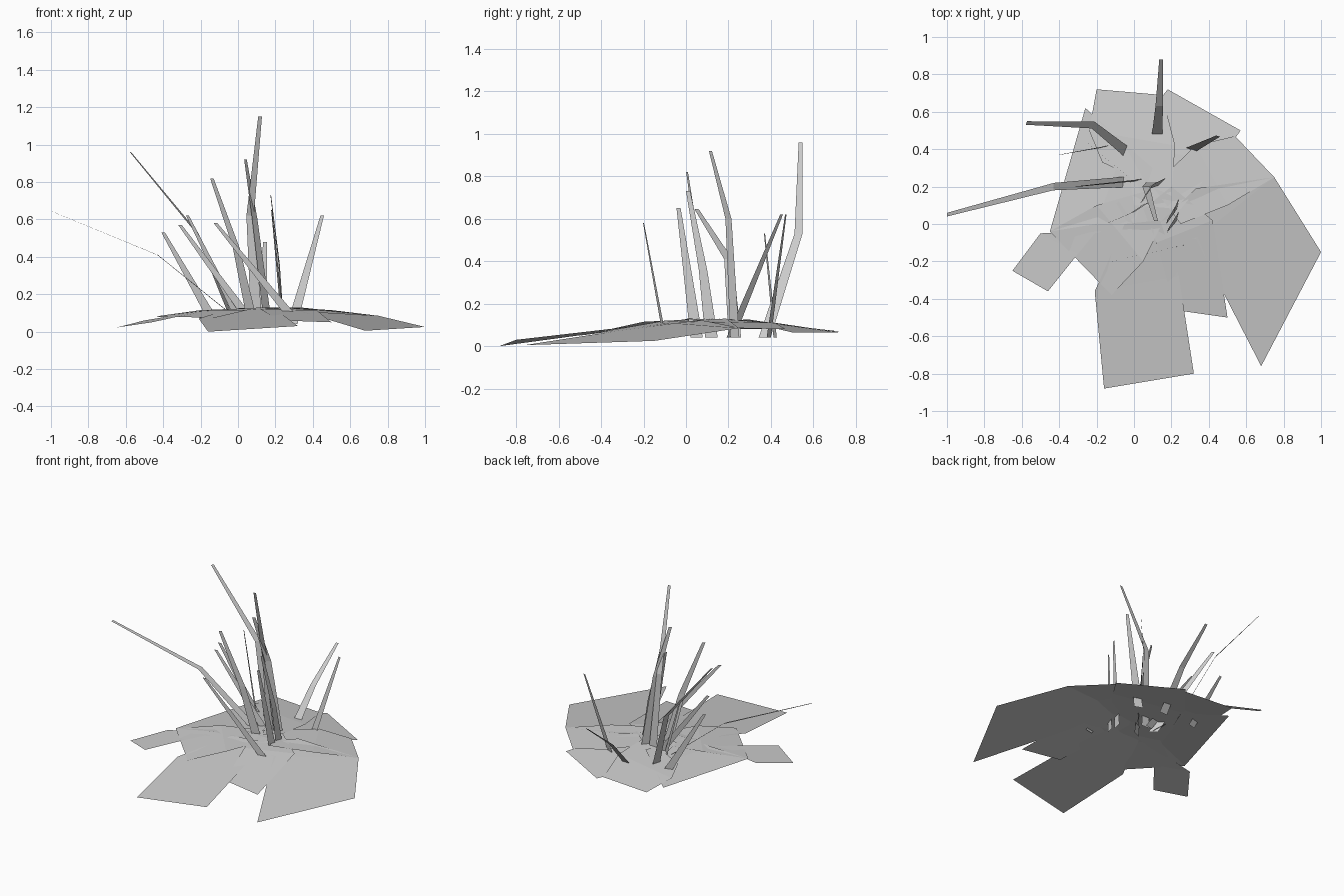
import bpy
from math import cos, sin, radians
from mathutils import Vector


def mesh_object(name, verts, faces):
    me = bpy.data.meshes.new(name)
    me.from_pydata(verts, [], faces)
    me.update()
    ob = bpy.data.objects.new(name, me)
    bpy.context.collection.objects.link(ob)
    return ob


def leaf(name, rows):
    """Bent flat leaf: rows of (left, right) points from root to tip."""
    verts = [p for row in rows for p in row]
    faces = [(2 * i, 2 * i + 1, 2 * i + 3, 2 * i + 2) for i in range(len(rows) - 1)]
    mesh_object(name, verts, faces)


def blade(name, path, angle, w0=0.06, w1=0.02):
    """Flat tapering blade; width runs along the horizontal angle."""
    d = Vector((cos(radians(angle)), sin(radians(angle)), 0))
    pts = [Vector(p) for p in path]
    n = len(pts)
    verts = []
    for i, p in enumerate(pts):
        t = i / (n - 1)
        w = (w0 + (w1 - w0) * t) / 2
        verts += [p - d * w, p + d * w]
    faces = [(2 * i, 2 * i + 1, 2 * i + 3, 2 * i + 2) for i in range(n - 1)]
    mesh_object(name, verts, faces)


# Broad leaves spreading over the ground
leaf("leaf_right", [((0.10, -0.03, .12), (0.33, 0.19, .13)), ((.33, -.08, .11), (.75, .25, .085)),
                    ((.68, -.76, .005), (1.0, -.15, .025))])
leaf("leaf_front", [((-.05, .0, .12), (.14, .02, .13)), ((-.21, -.36, .07), (.24, -.28, .09)),
                    ((-.16, -.88, .0), (.32, -.80, .03))])
leaf("leaf_front_right", [((.05, .08, .125), (.2, .2, .13)), ((.12, -.1, .12), (.42, .02, .115)),
                          ((.22, -.46, .06), (.5, -.5, .05))])
leaf("leaf_front_left", [((.08, .18, .125), (.15, .0, .125)), ((-.2, .1, .115), (.05, -.2, .115)),
                         ((-.45, -.04, .08), (-.12, -.38, .075))])
leaf("leaf_left", [((-.08, .12, .12), (.0, .0, .12)), ((-.32, -.04, .09), (-.21, -.05, .1)),
                   ((-.5, -.05, .06), (-.30, -.16, .085)), ((-.65, -.25, .022), (-.46, -.36, .05))])
leaf("leaf_back_left", [((.0, .0, .12), (.1, .3, .125)), ((-.2, -.0, .11), (-.05, .43, .105)),
                        ((-.45, -.04, .08), (-.26, .62, .08))])
leaf("leaf_back", [((-.17, .33, .11), (.2, .15, .13)), ((-.24, .5, .095), (.22, .42, .11)),
                   ((-.2, .72, .07), (.15, .69, .07))])
leaf("leaf_back_right", [((-.0, .1, .125), (.25, .08, .13)), ((-.05, .43, .105), (.45, .33, .105)),
                         ((.18, .72, .065), (.57, .5, .065))])
leaf("leaf_side", [((.1, .2, .125), (.25, .0, .13)), ((.33, .42, .11), (.5, .1, .115)),
                   ((.54, .47, .08), (.75, .25, .085))])

# Upright grass blades: path from root to tip, and width direction
blades = [
    ([(.10, .23, .04), (.065, .2, .62), (.118, .015, 1.15)], 0),
    ([(.03, .23, .04), (-.43, .2, .41), (-1, .05, .645)], 85),
    ([(-.02, .37, .04), (-.22, .53, .53), (-.575, .54, .96)], 70),
    ([(.12, .43, .04), (.135, .63, .28), (.145, .88, .48)], 0),
    ([(.29, .39, .04), (.45, .47, .62)], -20),
    ([(.16, .23, .04), (.09, .2, .6), (.04, .115, .92)], 45),
    ([(.08, .12, .04), (-.01, .06, .45), (-.14, .005, .82)], 25),
    ([(.24, .12, .04), (.22, .08, .36), (.175, .01, .73)], 80),
    ([(.24, .05, .04), (.18, -.035, .65)], 75),
    ([(.02, .21, .04), (-.27, .45, .62)], -40),
    ([(.08, .24, .04), (-.31, .2, .57)], 15),
    ([(-.12, .42, .04), (-.4, .37, .53)], 15),
    ([(.28, -.11, .09), (-.12, -.2, .58)], 13),
]
for i, (path, ang) in enumerate(blades):
    blade(f"grass_blade_{i + 1}", path, ang)
